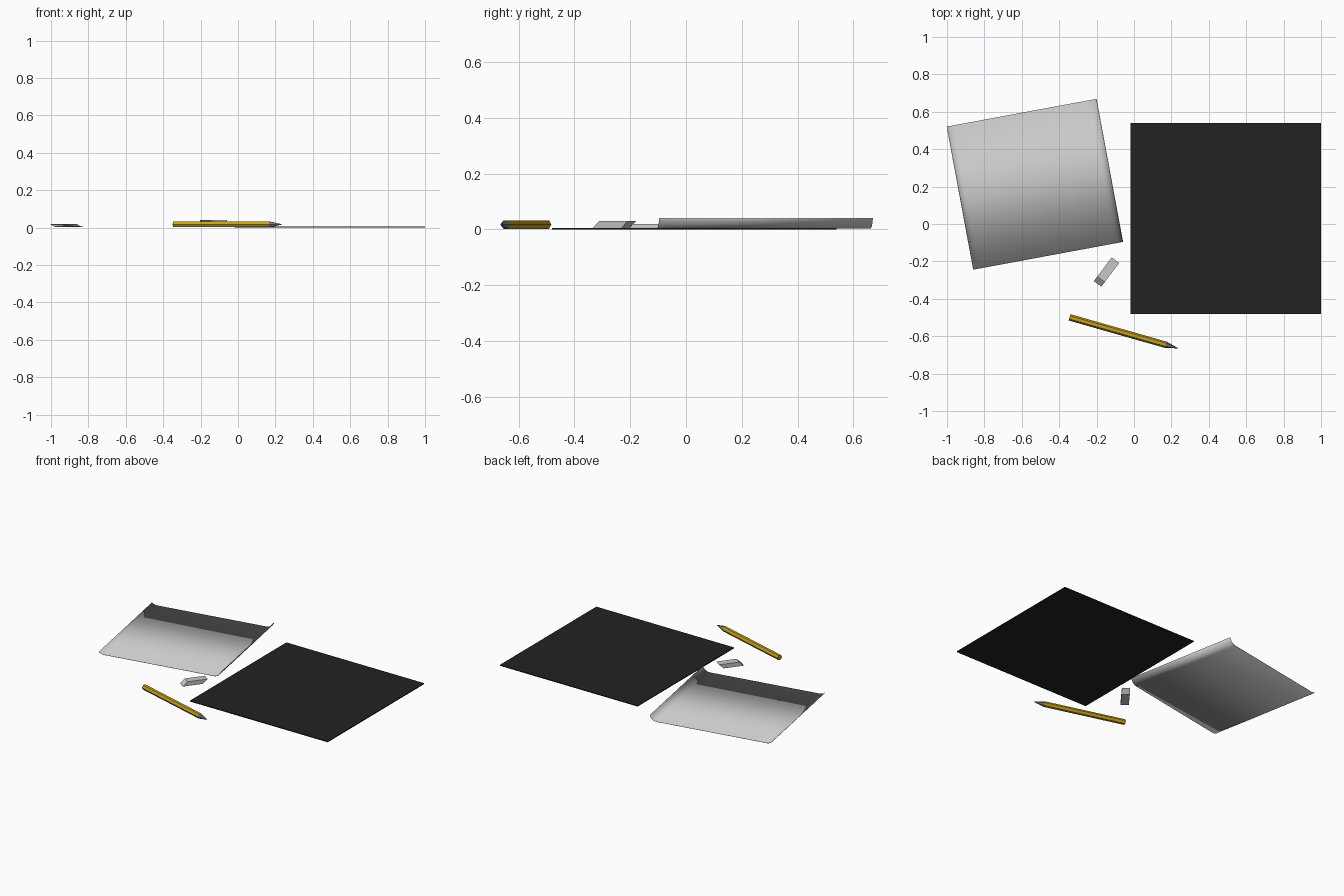
import bpy, bmesh, math
from mathutils import Matrix

if "Cube" in bpy.data.objects:
    bpy.data.objects.remove(bpy.data.objects["Cube"])


def mat(name, rgb):
    m = bpy.data.materials.new(name)
    m.diffuse_color = (*rgb, 1)
    m.use_nodes = True
    m.node_tree.nodes["Principled BSDF"].inputs["Base Color"].default_value = m.diffuse_color
    return m


BLACK = mat("black_paper", (0.016, 0.016, 0.016))
GREY = mat("light_grey", (0.58, 0.58, 0.58))
GOLD = mat("gold_paint", (0.56, 0.35, 0.013))
LEAD = mat("tip_grey", (0.18, 0.18, 0.18))


def finish(name, bm, mats, loc, deg):
    bmesh.ops.recalc_face_normals(bm, faces=bm.faces)
    me = bpy.data.meshes.new(name)
    bm.to_mesh(me)
    bm.free()
    for m in mats:
        me.materials.append(m)
    ob = bpy.data.objects.new(name, me)
    bpy.context.collection.objects.link(ob)
    ob.location = loc
    ob.rotation_euler.z = math.radians(deg)
    return ob


def box(name, size, m, loc, deg=0, shear=0):
    bm = bmesh.new()
    bmesh.ops.create_cube(bm, size=1)
    for v in bm.verts:
        x, y, z = v.co
        v.co = (x * size[0] + shear * z, y * size[1], z * size[2])
    return finish(name, bm, [m], loc, deg)


# flat black sheet
box("black_sheet", (1.02, 1.02, 0.006), BLACK, (0.49, 0.03, 0.003))

# slanted eraser block
box("eraser", (0.128, 0.05, 0.028), GREY, (-0.147, -0.257, 0.017), 53, 0.031)


# grey sheet: profile across its width, curled up at both edges
def curl(radius, angle, n=10):
    return [(radius * math.sin(angle * i / n), radius * (1 - math.cos(angle * i / n)))
            for i in range(n + 1)]


W, H = 0.814, 0.778
right = curl(0.049, math.radians(76))
left = curl(0.05, math.radians(45))
x_right = W / 2 - right[-1][0]
x_left = -W / 2 + left[-1][0]
profile = [(x_left - x, z) for x, z in reversed(left)] + [(x_right + x, z) for x, z in right]
bm = bmesh.new()
rows = [[bm.verts.new((x, y, z)) for x, z in profile] for y in (-H / 2, H / 2)]
for i in range(len(profile) - 1):
    bm.faces.new((rows[0][i], rows[0][i + 1], rows[1][i + 1], rows[1][i]))
sheet = finish("curled_grey_sheet", bm, [GREY], (-0.53, 0.2125, 0.004), 10.5)
for p in sheet.data.polygons:
    p.use_smooth = True
solid = sheet.modifiers.new("thickness", 'SOLIDIFY')
solid.thickness = 0.0015
solid.offset = 0

# hexagonal pencil: body rings along x, tapering to a grey tip
bm = bmesh.new()
rings = []
for x, r in ((0, 0.0175), (0.535, 0.0175), (0.603, 0.001)):
    rings.append([bm.verts.new((x, r * math.cos(k * math.pi / 3), r * math.sin(k * math.pi / 3)))
                  for k in range(6)])
for s in range(2):
    for k in range(6):
        j = (k + 1) % 6
        f = bm.faces.new((rings[s][k], rings[s][j], rings[s + 1][j], rings[s + 1][k]))
        f.material_index = s
bm.faces.new(rings[0])
bm.faces.new(rings[2]).material_index = 1
finish("pencil", bm, [GOLD, LEAD], (-0.345, -0.499, 0.0175), -15.9)
